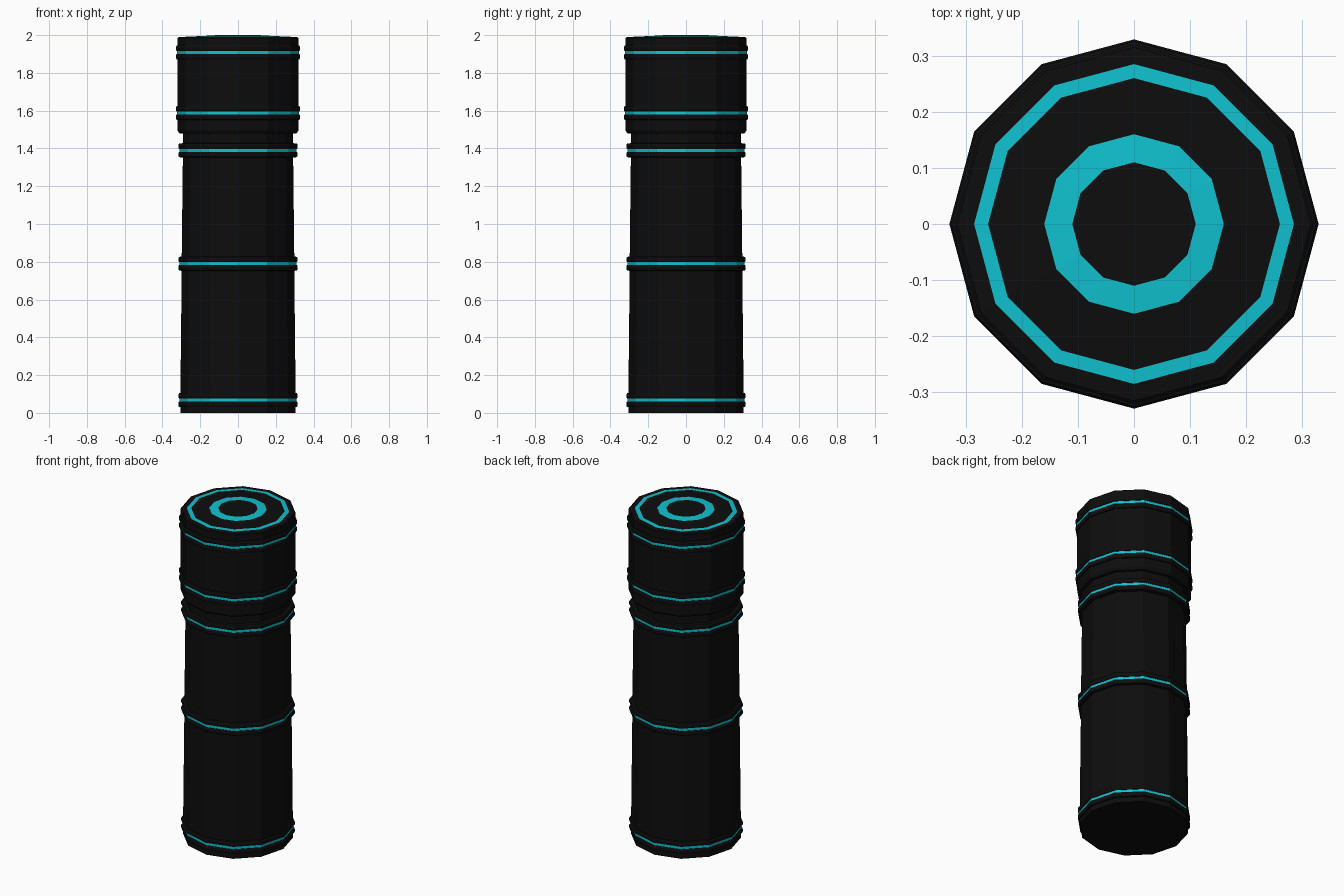
import bpy, bmesh, math

if "Cube" in bpy.data.objects:
    bpy.data.objects.remove(bpy.data.objects["Cube"])

SIDES = 12


def material(name, rgb):
    m = bpy.data.materials.new(name)
    m.diffuse_color = (*rgb, 1)
    m.use_nodes = True
    m.node_tree.nodes["Principled BSDF"].inputs["Base Color"].default_value = m.diffuse_color
    return m


DARK = material("matte_black", (0.004, 0.004, 0.004))
GLOW = material("cyan_glow", (0.005, 0.54, 0.63))


def lathe(name, profile, mat):
    """Spin a list of (radius, z) points, given bottom to top, into 12 flat sides."""
    bm = bmesh.new()
    rings = []
    for r, z in profile:
        if r == 0:
            rings.append([bm.verts.new((0, 0, z))] * SIDES)
        else:
            rings.append([bm.verts.new((r * math.cos(math.tau * i / SIDES),
                                        r * math.sin(math.tau * i / SIDES), z))
                          for i in range(SIDES)])
    for lo, hi in zip(rings, rings[1:]):
        for i in range(SIDES):
            j = (i + 1) % SIDES
            bm.faces.new(dict.fromkeys((lo[i], lo[j], hi[j], hi[i])))
    me = bpy.data.meshes.new(name)
    bm.to_mesh(me)
    bm.free()
    me.materials.append(mat)
    ob = bpy.data.objects.new(name, me)
    bpy.context.collection.objects.link(ob)
    return ob


def collar(z, base, r):
    """Profile of a double ridge with a groove in the middle."""
    half = [(base, .038), (r - .004, .036), (r, .029), (r, .015),
            (r - .004, .008), (r - .008, .008)]
    return [(a, z - h) for a, h in half] + [(a, z + h) for a, h in reversed(half)]


# Lower casing and neck
lathe("casing", [(0, 0), (.305, 0)] + collar(.068, .305, .316)
      + collar(.79, .298, .316) + collar(1.39, .292, .316)
      + [(.292, 1.48)], DARK)

# Wider head
lathe("head", [(.292, 1.48), (.31, 1.48), (.32, 1.495)] + collar(1.588, .32, .329)
      + collar(1.908, .32, .329) + [(.32, 1.985), (.315, 1.989), (.285, 1.991)], DARK)

# Glowing bands lying in the collar grooves
for n, (z, r) in enumerate([(.068, .316), (.79, .316), (1.39, .316),
                            (1.588, .329), (1.908, .329)], 1):
    lathe(f"glow_band_{n}", [(r - .007, z - .008), (r - .007, z + .008)], GLOW)

# Shallow domed top with two glowing rings
lathe("top_outer_glow", [(.285, 1.991), (.26, 1.992)], GLOW)
lathe("top_plate", [(.26, 1.992), (.16, 1.997)], DARK)
lathe("top_inner_glow", [(.16, 1.997), (.11, 2)], GLOW)
lathe("top_button", [(.11, 2), (0, 2)], DARK)
